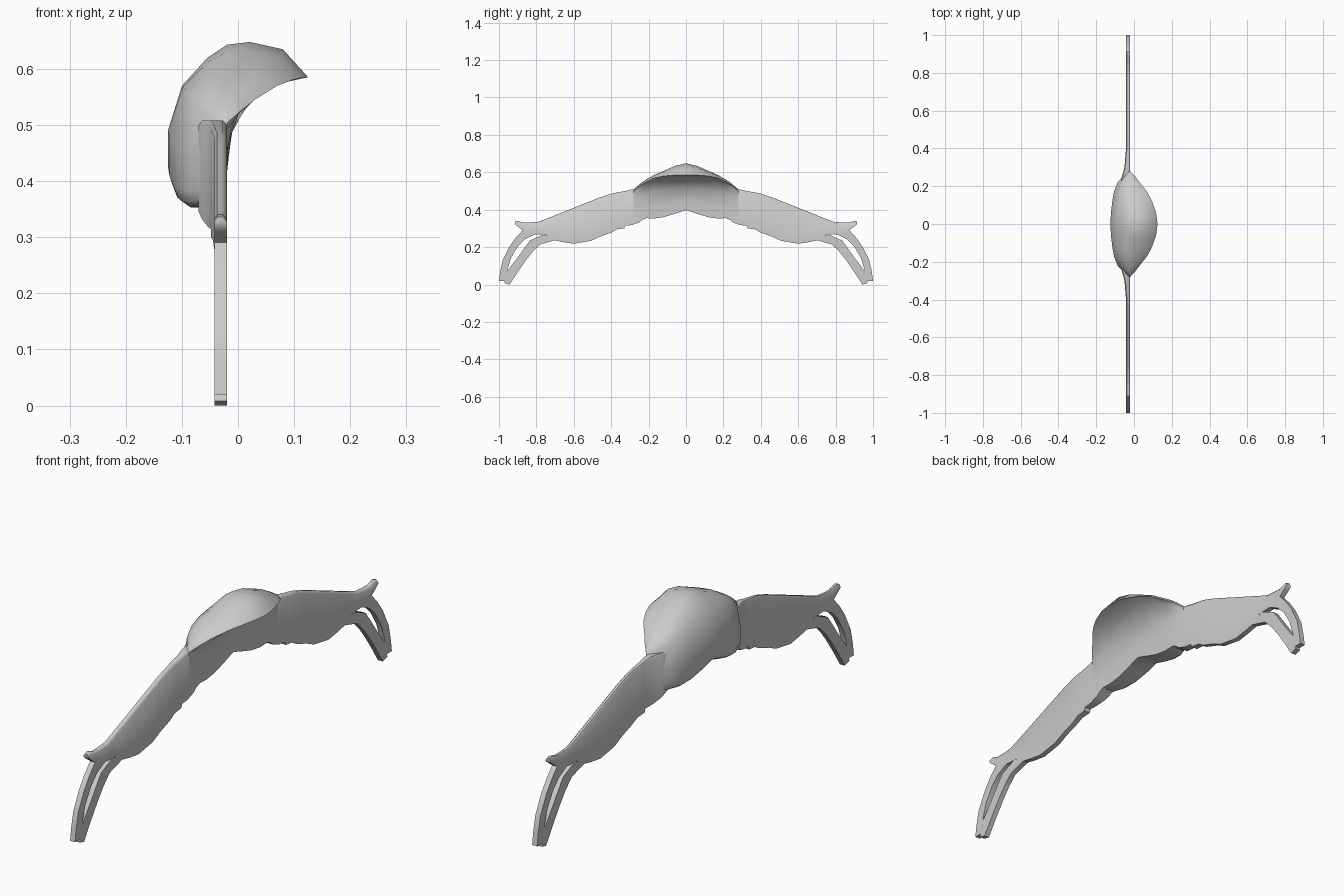
import bpy
import bmesh
import math

cube = bpy.data.objects.get("Cube")
if cube:
    bpy.data.objects.remove(cube, do_unlink=True)

grey = bpy.data.materials.new("plain_grey")
grey.use_nodes = True
colour = (0.6, 0.6, 0.6, 1)
grey.diffuse_color = colour
grey.node_tree.nodes["Principled BSDF"].inputs["Base Color"].default_value = colour

FRONT = -0.02    # front plane of the wings
BACK = -0.042    # back plane of the wings


def loft(name, rings, angle):
    """Skin a row of equal closed rings and cap both ends."""
    bm = bmesh.new()
    rows = [[bm.verts.new(p) for p in ring] for ring in rings]
    n = len(rows[0])
    for a, b in zip(rows, rows[1:]):
        for i in range(n):
            j = (i + 1) % n
            bm.faces.new((a[i], a[j], b[j], b[i]))
    bm.faces.new(rows[0])
    bm.faces.new(rows[-1])
    bmesh.ops.remove_doubles(bm, verts=bm.verts, dist=0.0002)
    bmesh.ops.recalc_face_normals(bm, faces=bm.faces)
    mesh = bpy.data.meshes.new(name)
    bm.to_mesh(mesh)
    bm.free()
    mesh.materials.append(grey)
    obj = bpy.data.objects.new(name, mesh)
    bpy.context.collection.objects.link(obj)
    bpy.ops.object.select_all(action='DESELECT')
    obj.select_set(True)
    bpy.context.view_layer.objects.active = obj
    bpy.ops.object.shade_smooth_by_angle(angle=math.radians(angle))
    return obj


# Hood: one section (depth fraction, height fraction) scaled along y
section = [(1, 1), (.69, 1.79), (.28, 2), (0, 1.92), (-.33, 1.55), (-.76, .92),
           (-1, .49), (-1, .15), (-.93, .05), (-.75, 0), (0, 0), (0, .3),
           (.1, .65), (.5, .92)]
# y, front reach, back reach, top, rim, bottom
stations = [(0, .145, .105, .648, .585, .398), (.06, .137, .102, .634, .585, .378),
            (.12, .116, .095, .607, .58, .36), (.17, .09, .086, .586, .57, .353),
            (.22, .05, .067, .557, .545, .355), (.25, .027, .04, .535, .527, .36),
            (.28, 0, .022, .508, .503, .36)]


def hood_ring(y, front, back, top, rim, low):
    ring = []
    for u, v in section:
        x = FRONT + u * (front if u > 0 else back)
        z = low + v * (rim - low) if v < 1 else rim + (v - 1) * (top - rim)
        ring.append((x, y, z))
    return ring


half = [(-s[0], *s[1:]) for s in stations[:0:-1]]
loft("hood", [hood_ring(*s) for s in half + stations], 50)

# Wing stations: y, top, bottom, back plane
wing = [(.2, .5, .36, -.07), (.235, .508, .345, -.07), (.25, .508, .332, -.064),
        (.29, .508, .318, -.053), (.325, .5, .314, -.048), (.33, .499, .3, -.048),
        (.37, .492, .295, -.045), (.4, .486, .277, BACK), (.46, .466, .256, BACK),
        (.51, .446, .233, BACK), (.6, .41, .218, BACK), (.66, .386, .227, BACK),
        (.72, .362, .24, BACK), (.75, .35, .266, BACK), (.79, .335, .267, BACK),
        (.84, .331, .269, BACK), (.87, .331, .288, BACK), (.9, .341, .31, BACK),
        (.914, .336, .322, BACK)]

# Claw edges as (y, z) pairs: outer edge, inner edge
outer_claw = [((.872, .292), (.81, .268)), ((.91, .25), (.86, .243)),
              ((.943, .204), (.897, .206)), ((.98, .13), (.934, .145)),
              ((.993, .07), (.953, .085)), ((1, .02), (.955, .02))]
inner_claw = [((.76, .268), (.7, .237)), ((.835, .235), (.78, .214)),
              ((.868, .19), (.82, .175)), ((.9, .145), (.857, .128)),
              ((.953, .075), (.9, .066)), ((.972, .008), (.943, 0))]


def strip(name, pairs):
    rings = [[(FRONT, *a), (BACK, *a), (BACK, *b), (FRONT, *b)] for a, b in pairs]
    loft(name, rings, 30)


for side, word in ((-1, "front"), (1, "back")):
    rings = [[(FRONT, side * y, t - .008), (FRONT - .007, side * y, t),
              (back + .005, side * y, t), (back, side * y, t - .008),
              (back, side * y, b), (FRONT, side * y, b)] for y, t, b, back in wing]
    loft(word + "_wing", rings, 50)
    for label, edges in (("outer", outer_claw), ("inner", inner_claw)):
        strip(f"{word}_{label}_claw",
              [((side * a[0], a[1]), (side * b[0], b[1])) for a, b in edges])
